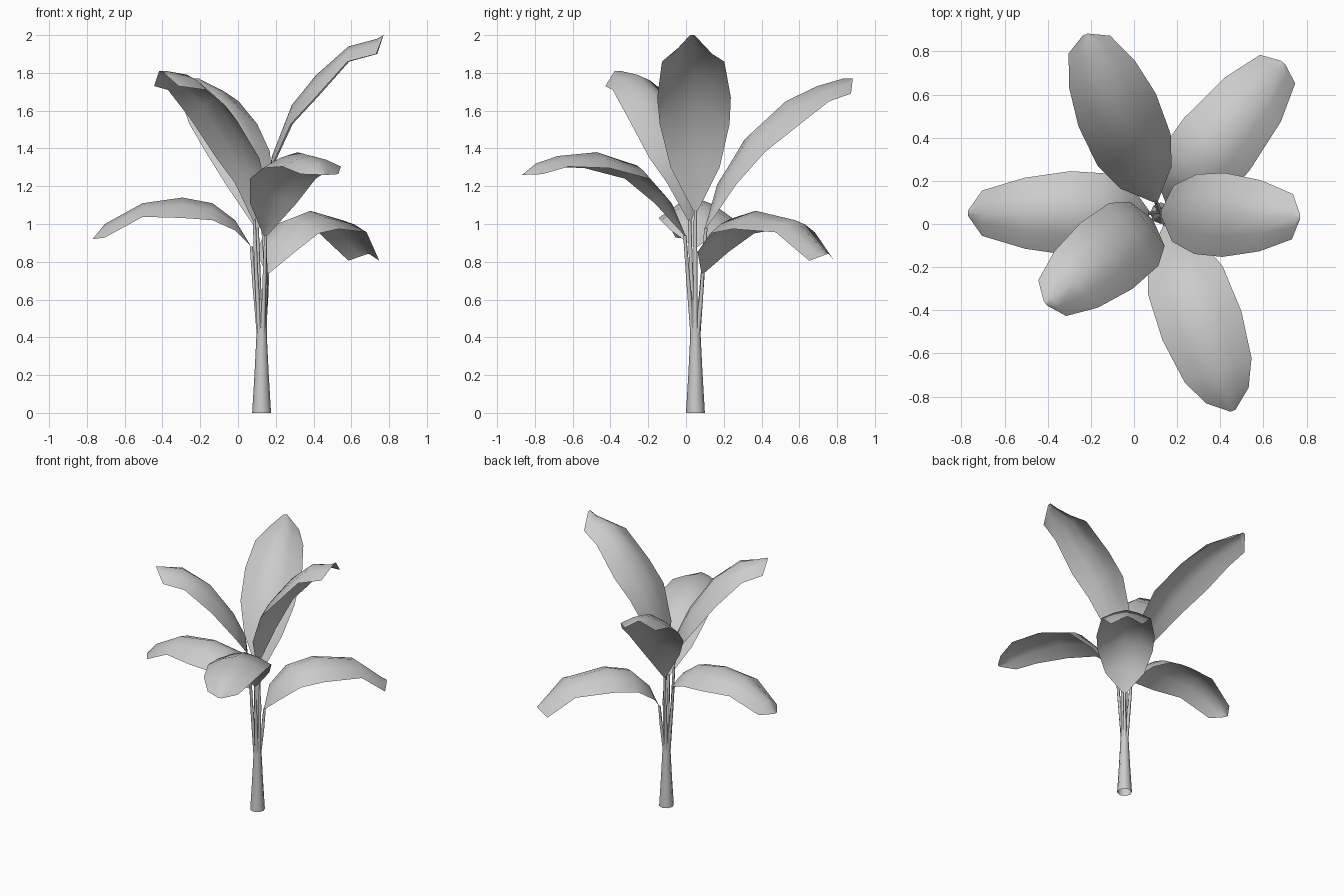
import bpy, bmesh, math
from mathutils import Vector

if "Cube" in bpy.data.objects:
    bpy.data.objects.remove(bpy.data.objects["Cube"])

CENTRE = Vector((0.125, 0.05, 0))
HALF_WIDTH = (0.012, 0.13, 0.185, 0.195, 0.165, 0.105, 0.012)
DROOP = (0.0, 0.06, 0.10, 0.12, 0.08, 0.08, 0.0)


def finish(bm, name):
    bmesh.ops.recalc_face_normals(bm, faces=bm.faces)
    mesh = bpy.data.meshes.new(name)
    bm.to_mesh(mesh)
    bm.free()
    for p in mesh.polygons:
        p.use_smooth = True
    ob = bpy.data.objects.new(name, mesh)
    bpy.context.collection.objects.link(ob)
    return ob


def tube(name, rings, sides):
    """Tapered tube through (centre, radius) rings."""
    bm = bmesh.new()
    loops = []
    for c, r in rings:
        loops.append([bm.verts.new(c + Vector((r * math.cos(2 * math.pi * i / sides),
                                               r * math.sin(2 * math.pi * i / sides), 0)))
                      for i in range(sides)])
    for a, b in zip(loops, loops[1:]):
        for i in range(sides):
            j = (i + 1) % sides
            bm.faces.new((a[i], a[j], b[j], b[i]))
    return finish(bm, name)


def leaf(name, azimuth, droop, midrib):
    """Arched blade: midrib of (distance, height), sides sagging from it."""
    a = math.radians(azimuth)
    out = Vector((math.cos(a), math.sin(a), 0))
    side = Vector((-math.sin(a), math.cos(a), 0))
    bm = bmesh.new()
    rows = []
    for (r, z), w, d in zip(midrib, HALF_WIDTH, DROOP):
        base = CENTRE + out * r + Vector((0, 0, z))
        rows.append([bm.verts.new(base + side * (w * t) - Vector((0, 0, d * droop * abs(t) ** 1.5)))
                     for t in (-1, -0.5, 0, 0.5, 1)])
    for p, q in zip(rows, rows[1:]):
        for i in range(4):
            bm.faces.new((p[i], p[i + 1], q[i + 1], q[i]))
    finish(bm, name)

    # stalk from the trunk up to the blade
    r, z = midrib[0]
    r2, z2 = midrib[1]
    start = CENTRE + out * 0.015 + Vector((0, 0, 0.42))
    bend = CENTRE + out * (0.02 + r * 0.35) + Vector((0, 0, 0.42 + (z - 0.42) * 0.55))
    end = CENTRE + out * r + Vector((0, 0, z))
    tube(name + "_stalk", [(start, 0.014), (bend, 0.011), (end, 0.009)], 5)


# trunk
tube("trunk", [(CENTRE + Vector((0, 0, z)), r)
               for z, r in ((0, 0.05), (0.2, 0.038), (0.4, 0.028), (0.6, 0.023))], 8)

# leaves: azimuth, sag factor, midrib
leaf("leaf_right_high", -1.5, 1.0,
     ((0, 1.07), (.055, 1.36), (.16, 1.63), (.29, 1.79), (.46, 1.94), (.61, 1.98), (.645, 2.0)))
leaf("leaf_back_right_low", 51, 0.8,
     ((.05, .74), (.12, .90), (.25, 1.03), (.41, 1.07), (.68, 1.02), (.86, .87), (.90, .84)))
leaf("leaf_back_high", 113, 1.0,
     ((.06, .98), (.18, 1.27), (.32, 1.48), (.52, 1.65), (.70, 1.73), (.85, 1.77), (.90, 1.77)))
leaf("leaf_left_low", 180, 0.9,
     ((.055, .88), (.14, 1.02), (.26, 1.11), (.42, 1.14), (.63, 1.11), (.83, 1.0), (.895, .92)))
leaf("leaf_front_left_high", 218, 1.0,
     ((.05, 1.02), (.08, 1.28), (.16, 1.45), (.32, 1.67), (.50, 1.79), (.64, 1.81), (.68, 1.81)))
leaf("leaf_front_low", -70, 0.7,
     ((.06, .94), (.18, 1.15), (.33, 1.31), (.555, 1.38), (.775, 1.36), (.90, 1.32), (.975, 1.26)))
